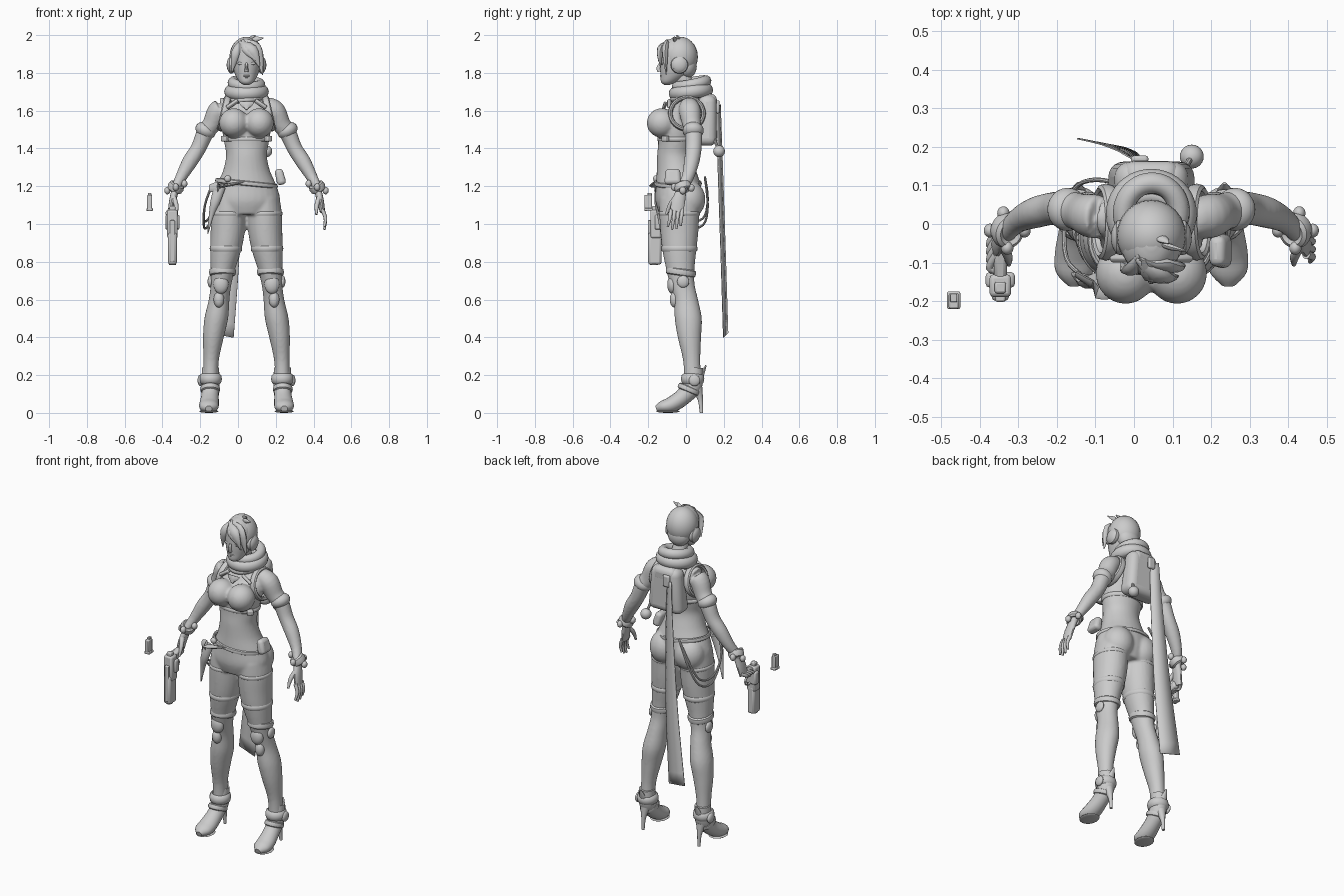
import bpy, bmesh, math
from mathutils import Vector, Matrix, Euler

X0 = 0.045                      # centre line of the figure
grey = bpy.data.materials.new("light_grey")
grey.diffuse_color = (0.6, 0.6, 0.6, 1)


def spline(pts, k):
    """Catmull-Rom resampling of points with radii."""
    out = []
    for i in range(len(pts) - 1):
        a, b, c, d = (pts[max(i - 1, 0)], pts[i], pts[i + 1], pts[min(i + 2, len(pts) - 1)])
        for j in range(k):
            t = j / k
            out.append([0.5 * (2 * q + (r - p) * t + (2 * p - 5 * q + 4 * r - s) * t * t
                        + (3 * q - p - 3 * r + s) * t ** 3) for p, q, r, s in zip(a, b, c, d)])
    return out + [list(pts[-1])]


def skin(bm, rings, closed=False):
    n = len(rings[0])
    for i in range(len(rings) if closed else len(rings) - 1):
        a, b = rings[i], rings[(i + 1) % len(rings)]
        for j in range(n):
            bm.faces.new((a[j], a[(j + 1) % n], b[(j + 1) % n], b[j]))
    if not closed:
        bm.faces.new(rings[0])
        bm.faces.new(rings[-1])


def tube(bm, pts, n=20, flat=False, k=4):
    """Sweep ellipses (x, y, z, rx, ry) along a path; flat keeps them level."""
    p = spline(pts, k)
    rings = []
    for i, q in enumerate(p):
        u, v = Vector((1, 0, 0)), Vector((0, 1, 0))
        if not flat:
            t = (Vector(p[min(i + 1, len(p) - 1)][:3]) - Vector(p[max(i - 1, 0)][:3])).normalized()
            v = t.cross(Vector((0, 0, 1) if abs(t.x) > 0.9 else (1, 0, 0))).normalized()
            u = v.cross(t)
        rings.append([bm.verts.new(Vector(q[:3]) + u * max(q[3], .001) * math.cos(a) + v * max(q[4], .001) * math.sin(a))
                      for a in (2 * math.pi * j / n for j in range(n))])
    skin(bm, rings)


def loop(bm, c, rx, ry, r, h, rot=(0, 0, 0), n=32, m=8):
    """Closed elliptical band of thickness r and half height h."""
    R = Euler(rot).to_matrix()
    rings = []
    for i in range(n):
        a = 2 * math.pi * i / n
        rings.append([bm.verts.new(Vector(c) + R @ Vector(((rx + r * math.cos(b)) * math.cos(a),
                      (ry + r * math.cos(b)) * math.sin(a), h * math.sin(b))))
                      for b in (2 * math.pi * j / m for j in range(m))])
    skin(bm, rings, True)


def ball(bm, c, r, rot=(0, 0, 0)):
    M = Matrix.Translation(c) @ Euler(rot).to_matrix().to_4x4() @ Matrix.Diagonal((*r, 1))
    bmesh.ops.create_uvsphere(bm, u_segments=24, v_segments=14, radius=1, matrix=M)


def part(name, *items):
    """Make one object from (function, args...) items."""
    bm = bmesh.new()
    for f, *args in items:
        f(bm, *args)
    bmesh.ops.recalc_face_normals(bm, faces=bm.faces)
    me = bpy.data.meshes.new(name)
    bm.to_mesh(me)
    bm.free()
    me.materials.append(grey)
    o = bpy.data.objects.new(name, me)
    bpy.context.collection.objects.link(o)
    return o


def cube(bm, c, size, rot=(0, 0, 0), taper=1):
    M = Matrix.Translation(c) @ Euler(rot).to_matrix().to_4x4() @ Matrix.Diagonal((*size, 1))
    vs = bmesh.ops.create_cube(bm, size=1)["verts"]
    for v in vs:
        if v.co.z > 0:
            v.co.x *= taper
            v.co.y *= taper
        v.co = M @ v.co


def box(name, c, size, rot=(0, 0, 0), bevel=0.006, taper=1, seg=2):
    o = part(name, (cube, c, size, rot, taper))
    m = o.modifiers.new("bevel", "BEVEL")
    m.width, m.segments = bevel, seg
    return o


# Body: torso, limbs, bust and seat fused into one skin
torso = [(1.80, -.025, .043, .045), (1.70, .008, .05, .05), (1.66, .01, .09, .06), (1.62, 0, .135, .075),
         (1.56, -.03, .135, .09), (1.50, -.045, .13, .1), (1.42, -.055, .116, .093), (1.36, -.06, .108, .093),
         (1.28, -.05, .125, .105), (1.2, -.04, .16, .12), (1.12, -.04, .178, .122), (1.05, -.04, .14, .10)]
leg = [(.09, -.03, 1.14, .085, .11), (.095, -.035, 1.05, .093, .106), (.1, -.035, .95, .09, .1),
       (.11, -.035, .86, .082, .09), (.125, -.03, .76, .065, .075), (.135, -.02, .68, .055, .066),
       (.145, 0, .6, .055, .064), (.16, .012, .5, .063, .072), (.175, .018, .4, .055, .062),
       (.187, .03, .28, .041, .046), (.19, .035, .18, .04, .045)]
arm = [(.10, .015, 1.625, .05, .05), (.15, .02, 1.6, .055, .058), (.183, .03, 1.53, .05, .05),
       (.22, .04, 1.48, .046, .047), (.255, .04, 1.4, .041, .043), (.30, .03, 1.33, .041, .041),
       (.345, .01, 1.25, .031, .033), (.375, -.02, 1.19, .024, .028), (.38, -.026, 1.165, .02, .026)]


def side(pts, s):
    return [(X0 + s * p[0], *p[1:]) for p in pts]


items = [(tube, [(X0, y, z, rx, ry) for z, y, rx, ry in torso], 28, True)]
for s in (-1, 1):
    items += [(tube, side(leg, s), 24, True), (tube, side(arm, s), 20),
              (ball, (X0 + s * .067, -.128, 1.535), (.078, .08, .078)),
              (ball, (X0 + s * .083, .015, 1.13), (.09, .088, .1))]
body = part("body", *items)
m = body.modifiers.new("fuse", "REMESH")
m.mode, m.voxel_size, m.use_smooth_shade = "VOXEL", 0.008, True
m = body.modifiers.new("relax", "SMOOTH")
m.factor, m.iterations = 0.5, 5

# Head, face and hair
face = [(-.1, 1.737, .016, .016), (-.09, 1.752, .038, .042), (-.062, 1.79, .06, .073), (-.05, 1.83, .072, .088),
        (-.045, 1.88, .079, .093), (-.045, 1.93, .075, .088), (-.045, 1.97, .045, .06), (-.045, 1.985, .015, .02)]
part("head", (tube, [(X0, y, z, rx, ry) for y, z, rx, ry in face], 28, True))
part("nose", (tube, [(X0, -.136, 1.852, .006, .006), (X0, -.145, 1.825, .009, .012), (X0, -.141, 1.807, .011, .01)], 10))
part("lips", (ball, (X0, -.13, 1.785), (.019, .008, .005)), (ball, (X0, -.128, 1.777), (.016, .008, .005)))
for s, n in ((-1, "left"), (1, "right")):
    part(n + "_eye", (ball, (X0 + s * .031, -.125, 1.85), (.017, .008, .008)))
    part(n + "_ear_cup", (ball, (X0 + s * .083, -.035, 1.842), (.022, .042, .042)),
         (loop, (X0 + s * .08, -.035, 1.842), .036, .036, .01, .014, (0, math.pi / 2, 0)))


def strand(a, b, c, w=.022):
    return (tube, [(X0 + a[0], *a[1:], .005, .005), (X0 + b[0], *b[1:], w, w * .6), (X0 + c[0], *c[1:], .002, .002)], 10)


part("hair", (ball, (X0, -.03, 1.885), (.09, .093, .106)), (ball, (X0, .005, 1.835), (.068, .052, .065)),
     strand((-.04, -.09, 1.965), (.025, -.135, 1.925), (.07, -.135, 1.83), .032),
     strand((-.03, -.09, 1.97), (.05, -.11, 1.93), (.085, -.105, 1.79), .03),
     strand((-.03, -.08, 1.97), (-.055, -.12, 1.91), (-.078, -.1, 1.80), .024),
     strand((-.02, -.09, 1.975), (.0, -.135, 1.925), (.05, -.146, 1.865), .024),
     strand((.02, -.05, 1.97), (.05, -.06, 1.978), (.09, -.07, 1.985), .014),
     strand((.0, -.03, 1.97), (.03, -.04, 1.985), (.045, -.05, 2.0), .014))

# Scarf in soft folds
part("scarf", (loop, (X0, .026, 1.70), .085, .085, .033, .036, (.12, 0, 0), 40, 12),
     (loop, (X0, .03, 1.742), .072, .078, .028, .03, (.2, .08, 0), 40, 12),
     (loop, (X0, .005, 1.672), .075, .07, .022, .018, (.2, -.1, 0), 40, 12))

# Backpack, clip, ball and trailing ribbon
box("backpack", (X0, .11, 1.55), (.23, .115, .27), (-.04, 0, 0), .04, .8, 5)
box("backpack_flap", (X0, .125, 1.645), (.17, .085, .09), (-.15, 0, 0), .03, .8, 4)
box("ribbon_clip", (X0 - .03, .168, 1.62), (.045, .02, .07), bevel=.008)
part("hanging_ball", (ball, (X0 + .105, .175, 1.385), (.031, .031, .031)), (tube, [(X0 + .09, .15, 1.45, .008, .008), (X0 + .105, .175, 1.385, .008, .008)], 8))
bm_rows = [(-.005, .172, 1.62, .022), (-.01, .18, 1.4, .03), (-.025, .19, 1.1, .04), (-.045, .2, .8, .05), (-.085, .212, .41, .062)]


def ribbon_sheet(bm):
    rows = [[bm.verts.new((x + w * t, y - .012 * t, z - .012 * t)) for t in (-1, 0, 1)] for x, y, z, w in spline(bm_rows, 4)]
    for a, b in zip(rows, rows[1:]):
        for j in (0, 1):
            bm.faces.new((a[j], a[j + 1], b[j + 1], b[j]))


rib = part("ribbon", (ribbon_sheet,))
rib.modifiers.new("thickness", "SOLIDIFY").thickness = 0.004

# Harness: straps, chest band and chest plates
part("chest_band", (loop, (X0, -.05, 1.45), .121, .095, .007, .013, (0, 0, 0), 40))
for s, n in ((-1, "left"), (1, "right")):
    part(n + "_shoulder_strap", (loop, (X0 + s * .118, .005, 1.585), .085, .088, .012, .02, (0, s * 1.35, 0)))
    box(n + "_chest_bar", (X0 + s * .075, -.088, 1.635), (.07, .018, .022), (.7, s * .6, 0))
    box(n + "_rib_clip", (X0 + s * .115, -.11, 1.452), (.035, .03, .03), (0, 0, s * .7))
part("chest_triangle", (tube, [(X0, -.105, 1.645, .042, .01), (X0, -.112, 1.63, .032, .01), (X0, -.12, 1.605, .006, .008)], 8))

# Belt, hip pouch, sheath and drooping cords
part("belt", (loop, (X0, -.043, 1.215), .158, .118, .009, .013, (0, .1, 0), 40))
box("hip_pouch", (X0 + .178, -.07, 1.25), (.05, .09, .085), (0, -.25, 0), .018, .85, 3)
part("buckle", (ball, (-.055, -.16, 1.24), (.018, .014, .018)))
part("belt_blade", (tube, [(-.15, -.13, 1.19, .008, .02), (-.09, -.165, 1.20, .008, .03), (-.03, -.172, 1.21, .008, .015), (.035, -.165, 1.225, .003, .003)], 8))
part("sheath", (tube, [(-.095, -.145, 1.20, .03, .018), (-.12, -.15, 1.12, .026, .018), (-.14, -.14, 1.05, .014, .014), (-.16, -.13, .95, .003, .005)], 10))
for i in range(2):
    d = .035 * i
    part("hip_cord_%d" % (i + 1), (tube, [(-.02, .10, 1.25, .006, .006), (-.10, .115, 1.13 - d, .006, .006),
         (-.155, .09, 1.03 - d, .006, .006), (-.18, 0, 1.02 - d, .006, .006), (-.175, -.09, 1.1, .006, .006), (-.14, -.13, 1.2, .006, .006)], 8))

for s, n in ((-1, "left"), (1, "right")):
    def P(x, *r):
        return (X0 + s * x, *r)
    # Sleeves and cuffs
    part(n + "_sleeve_roll", (ball, P(.217, .038, 1.495), (.056, .056, .042), (0, -s * .5, 0)))
    part(n + "_wrist_cuff", (loop, P(.374, -.017, 1.195), .03, .033, .014, .024, (.3, -s * .45, 0)),
         *[(ball, P(.374 + dx, -.017 + dy, 1.195 - dx * .4), (.016, .018, .02))
           for dx, dy in ((.045, 0), (-.045, 0), (.01, .045), (0, -.045))])
    # Hands, the left one curled round its grip
    hand = [(tube, [P(.377, -.023, 1.18, .02, .026), P(.392, -.04, 1.12, .018, .036), P(.402, -.05, 1.065, .014, .036)], 14)]
    for i in range(4):
        y, l = -.02 - .02 * i, (.085, .1, .105, .09)[i]
        end = [P(.418, y - .005, 1.03, .0095, .0095), P(.412, y * 1.15 - .005, 1.075 - l, .006, .006)] if s > 0 else \
              [P(.42, y - .035, 1.055, .0095, .0095), P(.385, y - .05, 1.05, .008, .008)]
        hand.append((tube, [P(.402, y, 1.075, .011, .011)] + end, 10))
    hand.append((tube, [P(.385, -.055, 1.14, .014, .014), P(.372, -.085, 1.10, .012, .012), P(.37, -.105, 1.05, .006, .006)], 10))
    part(n + "_hand", *hand)
    # Stocking edges and knee guards
    part(n + "_stocking_band", (loop, P(.095, -.035, 1.055), .09, .104, .006, .012))
    part(n + "_thigh_band", (loop, P(.109, -.035, .87), .08, .09, .006, .016))
    part(n + "_knee_roll", (loop, P(.127, -.027, .745), .06, .069, .012, .02, (-.15, 0, 0)))
    part(n + "_knee_pad", (ball, P(.135, -.072, .68), (.04, .027, .05)), (ball, P(.146, -.06, .6), (.028, .026, .042)))
    part(n + "_knee_disc", (ball, P(.192, -.015, .695), (.014, .032, .032)))
    # Heeled boots
    part(n + "_boot", (tube, [P(.19, .045, .24, .045, .045), P(.19, .035, .15, .047, .052), P(.193, -.01, .09, .046, .045),
         P(.198, -.075, .045, .052, .042), P(.2, -.125, .032, .048, .032), P(.2, -.158, .022, .018, .016)], 20))
    part(n + "_heel", (tube, [P(.19, .06, .13, .03, .028), P(.19, .076, .07, .013, .014), P(.19, .082, 0, .009, .009)], 12))
    part(n + "_sole", (ball, P(.199, -.095, .008), (.051, .062, .008)))
    part(n + "_ankle_cuff", (loop, P(.19, .035, .18), .046, .048, .014, .028), (loop, P(.192, .015, .125), .043, .052, .01, .016, (-.4, 0, 0)))
    part(n + "_ankle_disc", (ball, P(.245, .045, .172), (.014, .03, .03)))
    part(n + "_boot_spur", (tube, [P(.19, .075, .18, .022, .015), P(.19, .09, .215, .018, .01), P(.19, .106, .252, .004, .004)], 10))

# Pistol pointing down, and the loose magazine
GX = -.347
box("pistol_barrel", (GX, -.165, .87), (.046, .07, .17), bevel=.012)
box("pistol_slide", (GX, -.16, 1.0), (.056, .058, .15), bevel=.01)
box("pistol_block", (GX, -.145, 1.01), (.076, .04, .08), bevel=.01)
box("pistol_rail", (GX, -.192, .91), (.026, .02, .22), bevel=.005)
box("pistol_grip", (GX, -.095, 1.06), (.034, .10, .045), (.25, 0, 0), .01)
part("pistol_guard", (loop, (GX, -.11, 1.0), .026, .03, .005, .007, (0, math.pi / 2, 0), 20))
part("pistol_muzzle", (tube, [(GX, -.17, .83, .022, .026), (GX, -.17, .782, .018, .022)], 14))
box("pistol_sight", (GX, -.165, 1.08), (.03, .03, .03), bevel=.006)
box("magazine", (-.468, -.2, 1.112), (.026, .04, .085), bevel=.005)
box("magazine_base", (-.468, -.198, 1.076), (.034, .046, .016), bevel=.004)
box("magazine_top", (-.468, -.192, 1.157), (.018, .022, .016), bevel=.003)

# Smooth shading with sharp edges kept
bpy.ops.object.select_all(action="SELECT")
bpy.context.view_layer.objects.active = body
bpy.ops.object.shade_smooth_by_angle(angle=math.radians(40))
